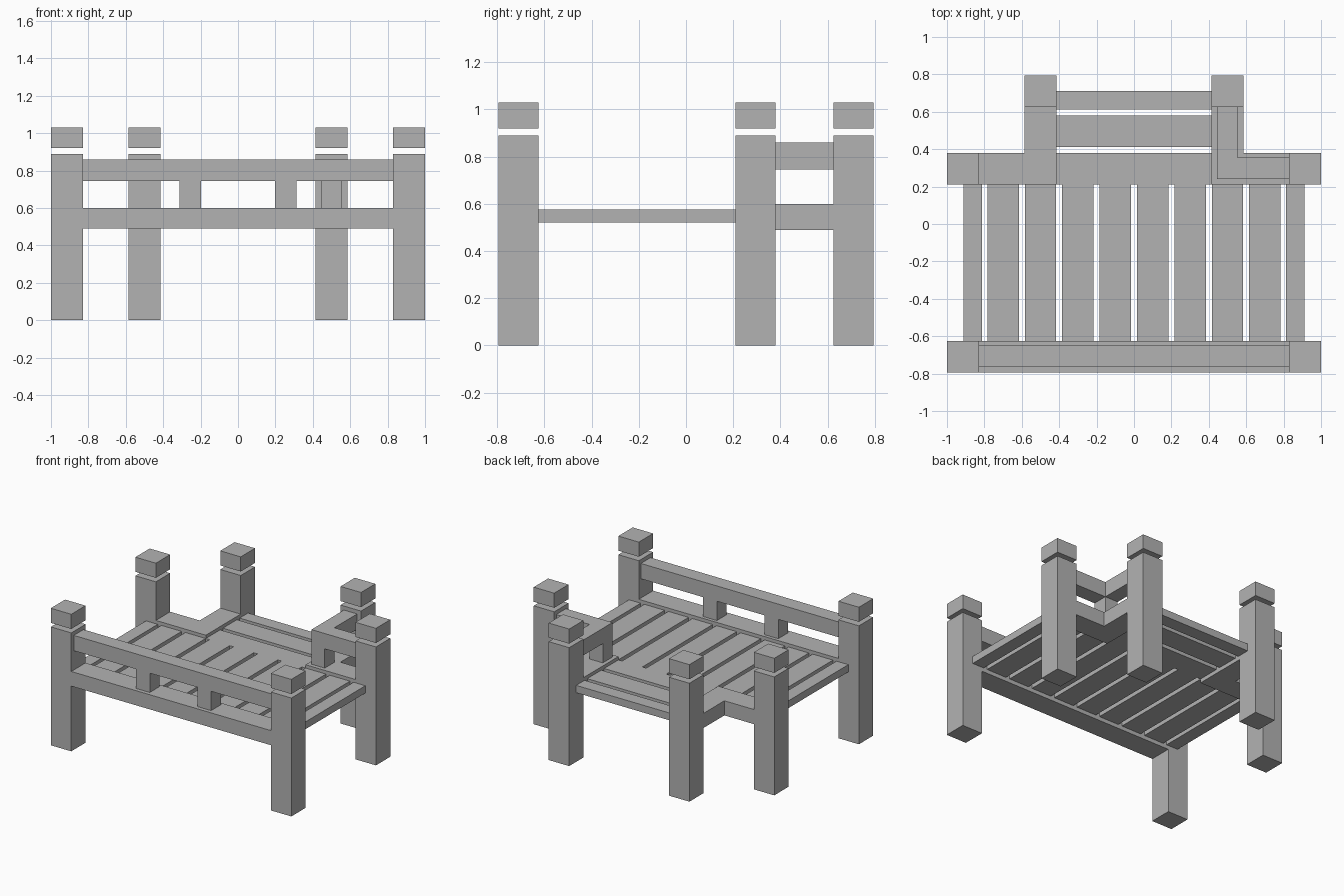
import bpy
import bmesh

cube = bpy.data.objects.get("Cube")
if cube:
    bpy.data.objects.remove(cube, do_unlink=True)

grey = bpy.data.materials.new("plain_grey")
grey.use_nodes = True
colour = (0.45, 0.45, 0.45, 1)
grey.diffuse_color = colour
grey.node_tree.nodes["Principled BSDF"].inputs["Base Color"].default_value = colour


def prism(name, outline, z0, z1):
    """Extrude a counter-clockwise xy outline from z0 up to z1."""
    bm = bmesh.new()
    base = bm.faces.new([bm.verts.new((x, y, z0)) for x, y in outline])
    top = bmesh.ops.extrude_face_region(bm, geom=[base], use_keep_orig=True)
    for v in top["geom"]:
        if isinstance(v, bmesh.types.BMVert):
            v.co.z = z1
    bmesh.ops.recalc_face_normals(bm, faces=bm.faces)
    mesh = bpy.data.meshes.new(name)
    bm.to_mesh(mesh)
    bm.free()
    mesh.materials.append(grey)
    obj = bpy.data.objects.new(name, mesh)
    bpy.context.collection.objects.link(obj)
    return obj


def box(name, x, y, z):
    (x0, x1), (y0, y1) = x, y
    return prism(name, [(x0, y0), (x1, y0), (x1, y1), (x0, y1)], *z)


def corner_rail(name, side, x0, x1, y0, y1, z):
    """L-shaped rail joining a side post to a back post."""
    pts = [(x0, y0), (0.83, y0), (0.83, y1), (x1, y1), (x1, 0.625), (x0, 0.625)]
    return prism(name, [(side * px, py) for px, py in pts], *z)


LOW, HIGH, BETWEEN = (0.49, 0.6), (0.745, 0.86), (0.6, 0.745)
DECK = (0.52, 0.575)
HALF = 0.085

# Posts with separate square caps
for place, px, py in (("front", 0.915, -0.71), ("side", 0.915, 0.295), ("back", 0.5, 0.71)):
    for label, s in (("left", 1), ("right", -1)):
        x, y = (s * px - HALF, s * px + HALF), (py - HALF, py + HALF)
        box(f"{place}_post_{label}", x, y, (0, 0.89))
        box(f"{place}_cap_{label}", x, y, (0.92, 1.03))

# Front railing
box("front_lower_rail", (-0.83, 0.83), (-0.795, -0.625), LOW)
box("front_upper_rail", (-0.83, 0.83), (-0.765, -0.65), HIGH)
for label, s in (("left", 1), ("right", -1)):
    box(f"front_baluster_{label}", (s * 0.255 - 0.057, s * 0.255 + 0.057), (-0.765, -0.65), BETWEEN)

# Back corner rails; only the left one has an upper rail
corner_rail("corner_lower_rail_left", 1, 0.415, 0.585, 0.21, 0.38, LOW)
corner_rail("corner_lower_rail_right", -1, 0.415, 0.585, 0.21, 0.38, LOW)
corner_rail("corner_upper_rail_left", 1, 0.443, 0.553, 0.24, 0.355, HIGH)
box("corner_baluster_left", (0.443, 0.553), (0.24, 0.355), BETWEEN)

# Deck slats running front to back, with narrow ones at the ends
for i in range(8):
    cx = -0.7 + 0.2 * i
    box(f"deck_slat_{i + 1}", (cx - 0.084, cx + 0.084), (-0.625, 0.21), DECK)
for label, s in (("left", 1), ("right", -1)):
    box(f"edge_slat_{label}", (s * 0.863 - 0.049, s * 0.863 + 0.049), (-0.625, 0.21), DECK)

# Cross planks between the back posts
for i, y in enumerate(((0.21, 0.38), (0.413, 0.58), (0.612, 0.712))):
    box(f"cross_plank_{i + 1}", (-0.415, 0.415), y, DECK)
